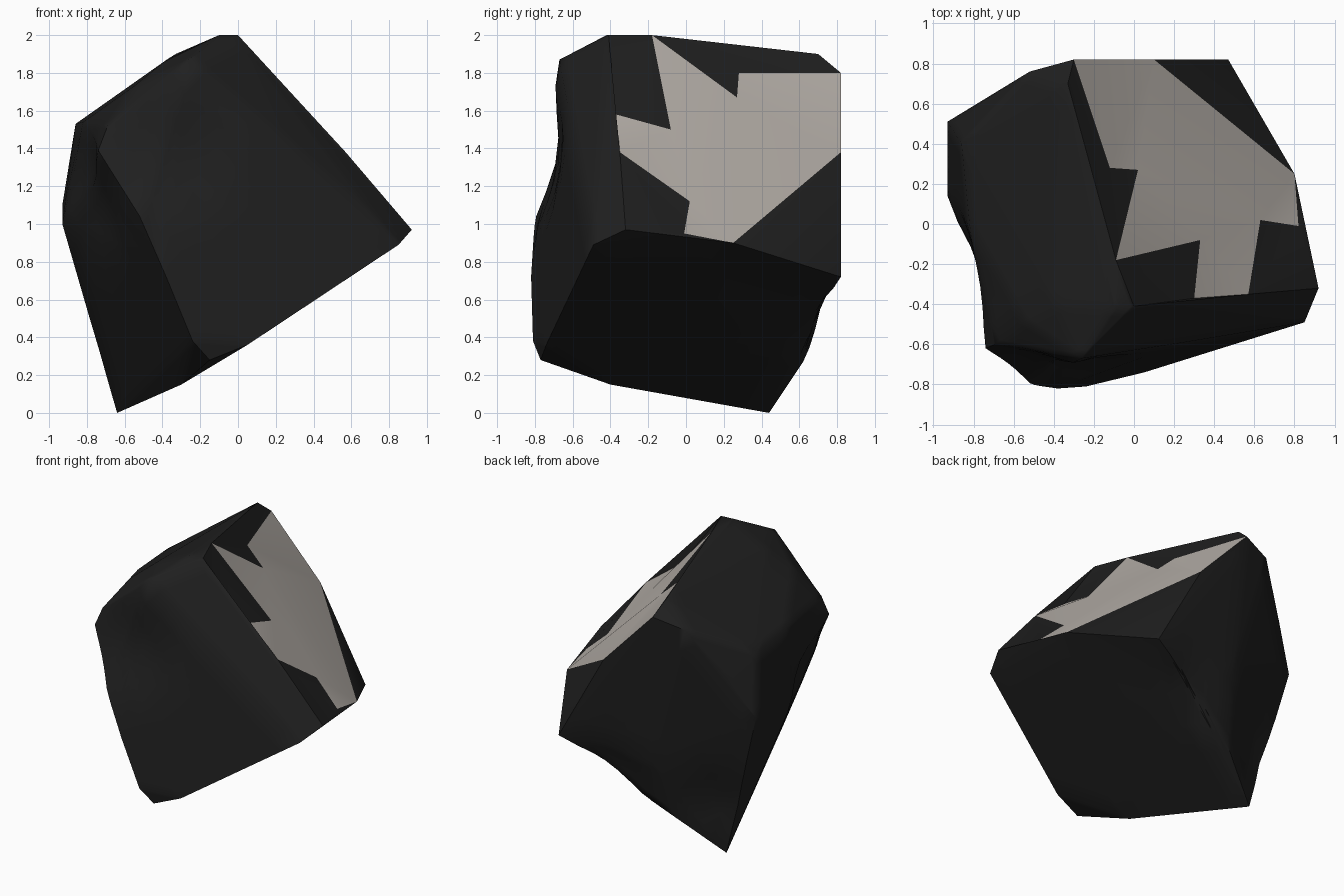
import bpy, bmesh, math
from mathutils import Vector
from mathutils.geometry import delaunay_2d_cdt

cube = bpy.data.objects.get("Cube")
if cube:
    bpy.data.objects.remove(cube)


def material(name, color, roughness):
    mat = bpy.data.materials.new(name)
    mat.use_nodes = True
    mat.diffuse_color = (*color, 1)
    shader = mat.node_tree.nodes["Principled BSDF"]
    shader.inputs["Base Color"].default_value = (*color, 1)
    shader.inputs["Roughness"].default_value = roughness
    return mat


charcoal = material("charcoal crust", (0.014, 0.014, 0.014), 0.9)
pale_stone = material("pale stone", (0.46, 0.425, 0.39), 0.9)

# Corners of the boulder, by side
ridge = [(0, -.41, 2), (-.1, -.42, 2), (-.09, -.18, 2), (-.33, .7, 1.9),
         (-.37, -.04, 1.875), (-.39, -.4, 1.86), (-.55, -.48, 1.73)]
back = [(-.3, .82, 1.8), (.1, .82, 1.38), (.47, .82, .72), (.61, .53, .8),
        (-.52, .76, 1.74), (-.23, .74, .69), (-.3, .62, .27)]
front = [(-.26, -.67, 1.87), (-.69, -.6, 1.52), (-.74, -.62, 1.39), (-.52, -.8, 1.04),
         (-.38, -.82, .72), (-.24, -.81, .38), (-.15, -.77, .28), (.05, -.74, .36),
         (.45, -.6, .64), (.25, -.59, 1.43)]
left_flank = [(.8, .25, .9), (.92, -.32, .97), (.85, -.49, .89)]
right_flank = [(-.82, 0, 1.54), (-.86, .4, 1.53), (-.93, .14, 1), (-.93, .51, 1.1), (-.77, .6, 1.4)]
base = [(-.64, .44, 0), (-.3, -.4, .15)]

# Shallow hollows in the crust: centre, push, radius
hollows = [((-.84, -.27, 1.15), (.07, 0, 0), .43),
           ((-.36, -.72, 1.34), (0, .07, 0), .42),
           ((.15, .73, .53), (0, -.01, .06), .35),
           ((-.62, .55, .4), (.01, -.04, 0), .32)]

# Jagged outline of the exposed stone on the sloping break
exposed = [(-.3, .82, 1.8), (-.12, .28, 1.8), (.02, .27, 1.67), (-.09, -.18, 2),
           (.33, -.08, 1.5), (.3, -.37, 1.58), (.57, -.35, 1.38), (.63, .02, 1.12),
           (.82, -.01, .95), (.8, .25, .9), (.1, .82, 1.38)]

# Crust: hull of the corners
bm = bmesh.new()
for p in ridge + back + front + left_flank + right_flank + base:
    bm.verts.new(p)
bmesh.ops.convex_hull(bm, input=bm.verts[:])
bmesh.ops.delete(bm, geom=[v for v in bm.verts if not v.link_faces], context='VERTS')
bm.normal_update()

# Open the sloping break
slope = Vector((1.1, .42, 1)).normalized()
bmesh.ops.delete(bm, geom=[f for f in bm.faces if f.normal.dot(slope) > .85], context='FACES')

# Press the hollows into a finer crust, leaving the rim in place
bmesh.ops.subdivide_edges(bm, edges=[e for e in bm.edges if not e.is_boundary],
                          cuts=5, use_grid_fill=True)
bmesh.ops.triangulate(bm, faces=bm.faces[:])
for v in bm.verts:
    if not v.is_boundary:
        start = v.co.copy()
        for centre, push, radius in hollows:
            reach = (start - Vector(centre)).length / radius
            v.co += Vector(push) * max(0, 1 - reach ** 2) ** 2

# Refill the break, with the jagged outline cut into it
rim_edges = [e for e in bm.edges if e.is_boundary]
rim_verts = list({v for e in rim_edges for v in e.verts})
points = [Vector(p) for p in exposed] + [v.co.copy() for v in rim_verts]
offset = len(exposed)
links = [tuple(offset + rim_verts.index(v) for v in e.verts) for e in rim_edges]
flat, _, tris, _, _, owner = delaunay_2d_cdt(
    [p.xy for p in points], links, [list(range(offset))], 1, 1e-4)
fill = []
for p in flat:
    nearest = min(points, key=lambda q: (q.xy - p).length)
    fill.append(bm.verts.new((p.x, p.y, nearest.z)))
for tri, own in zip(tris, owner):
    face = bm.faces.new([fill[i] for i in tri])
    face.material_index = 1 if own else 0
bmesh.ops.remove_doubles(bm, verts=bm.verts[:], dist=1e-3)
bmesh.ops.recalc_face_normals(bm, faces=bm.faces[:])

mesh = bpy.data.meshes.new("broken_rock")
bm.to_mesh(mesh)
bm.free()
mesh.materials.append(charcoal)
mesh.materials.append(pale_stone)
rock = bpy.data.objects.new("broken_rock", mesh)
bpy.context.collection.objects.link(rock)

# Soft facets with crisp breaks
bpy.context.view_layer.objects.active = rock
rock.select_set(True)
bpy.ops.object.shade_smooth_by_angle(angle=math.radians(45))
